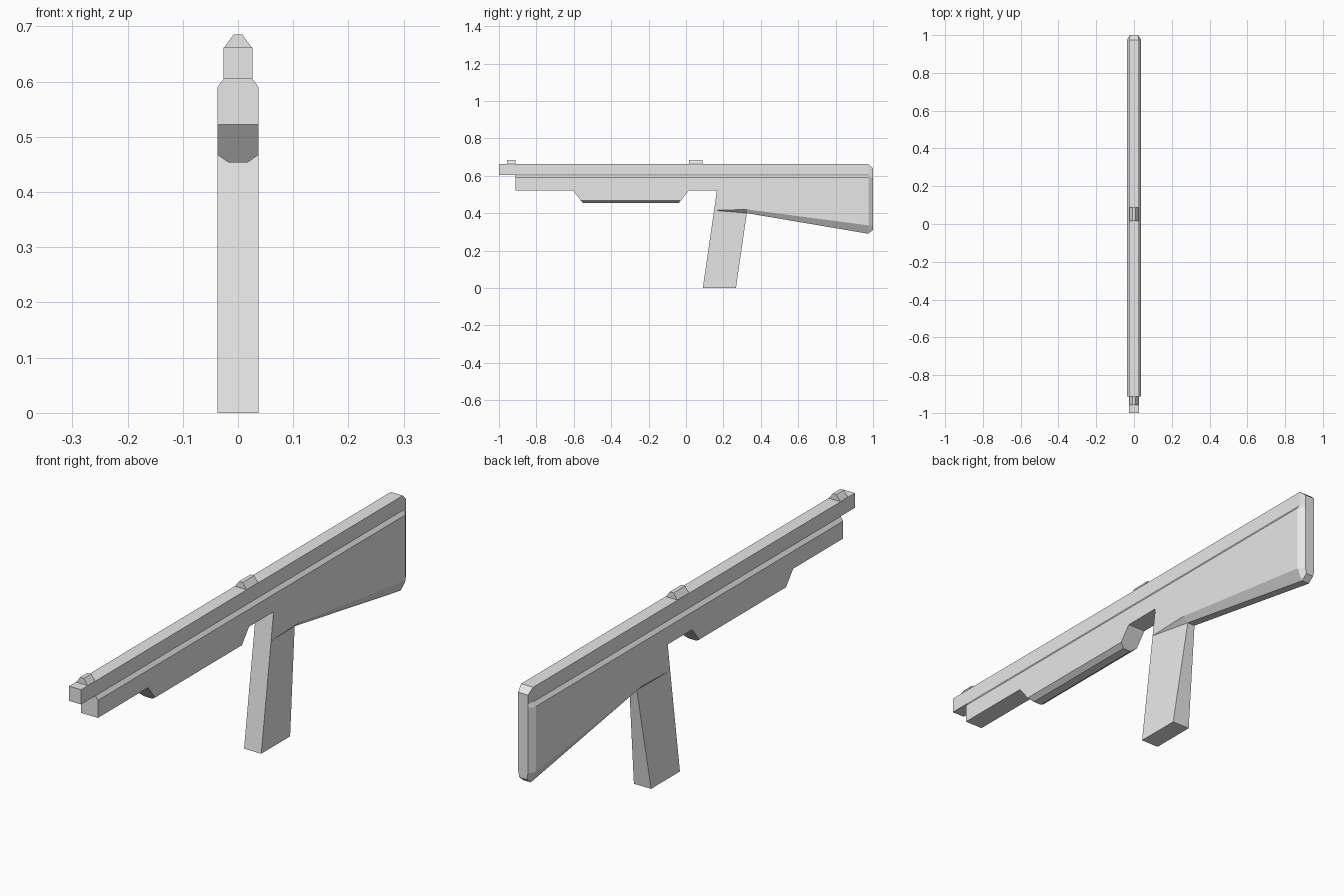
import bpy
import bmesh

cube = bpy.data.objects.get("Cube")
if cube:
    bpy.data.objects.remove(cube, do_unlink=True)

grey = bpy.data.materials.new("plain_grey")
grey.use_nodes = True
grey.diffuse_color = (0.8, 0.8, 0.8, 1)
grey.node_tree.nodes["Principled BSDF"].inputs["Base Color"].default_value = grey.diffuse_color


def loft(name, stations):
    """Closed symmetric solid; each station is a list of (half width, y, z)."""
    bm = bmesh.new()
    left = [[bm.verts.new((w, y, z)) for w, y, z in s] for s in stations]
    right = [[bm.verts.new((-w, y, z)) for w, y, z in s] for s in stations]
    rows = len(stations[0])
    # Side skins, then top and bottom strips
    for i in range(len(stations) - 1):
        for side in (left, right):
            for j in range(rows - 1):
                bm.faces.new((side[i][j], side[i + 1][j], side[i + 1][j + 1], side[i][j + 1]))
        for j in (0, rows - 1):
            bm.faces.new((left[i][j], left[i + 1][j], right[i + 1][j], right[i][j]))
    # End caps
    for i in (0, -1):
        for j in range(rows - 1):
            bm.faces.new((left[i][j], left[i][j + 1], right[i][j + 1], right[i][j]))
    bmesh.ops.remove_doubles(bm, verts=bm.verts, dist=0.0005)
    bmesh.ops.recalc_face_normals(bm, faces=bm.faces)
    mesh = bpy.data.meshes.new(name)
    bm.to_mesh(mesh)
    bm.free()
    mesh.materials.append(grey)
    obj = bpy.data.objects.new(name, mesh)
    bpy.context.collection.objects.link(obj)
    return obj


def section(y, *profile):
    return [(w, y, z) for w, z in profile]


WIDE, SLIM, EDGE, BUTT = 0.037, 0.026, 0.016, 0.021
shoulder = [(SLIM, 0.605), (WIDE, 0.59), (WIDE, 0.522)]

# Top rail running the full length, bevelled at the back
rail = [(SLIM, 0.662), (SLIM, 0.605)]
loft("top_rail", [section(-1, *rail), section(0.975, *rail),
                  section(1, (BUTT, 0.64), (BUTT, 0.605))])

# Front body with sloped shoulders
loft("front_body", [section(-0.912, *shoulder), section(0.165, *shoulder)])

# Rear body and stock with a bevelled underside and butt
loft("stock", [
    section(0.165, *shoulder) + [(WIDE, 0.15, 0.415)] * 2,
    section(0.325, *shoulder, (WIDE, 0.42), (EDGE, 0.40)),
    section(0.975, *shoulder, (WIDE, 0.335), (EDGE, 0.29)),
    section(1, (BUTT, 0.605), (BUTT, 0.59), (BUTT, 0.522), (BUTT, 0.335), (EDGE, 0.31)),
])

# Raked grip, pinched at its upper back edge
loft("grip", [
    [(WIDE, 0.15, 0.415), (EDGE, 0.325, 0.40)],
    [(WIDE, 0.09, 0), (WIDE, 0.267, 0)],
])


# Fore-end with sloped ends and bevelled lower edges
def fore_station(tip, y_mid, y_low):
    ring = [(WIDE, y_mid, 0.522), (WIDE, y_mid, 0.467), (0.017, y_low, 0.453)]
    return [[(WIDE, tip, 0.522)] * 3, ring]


loft("fore_end", fore_station(-0.605, -0.561, -0.55)
     + fore_station(0.015, -0.029, -0.04)[::-1])

# Wedge-shaped sights
for name, y0, y1 in (("front_sight", -0.958, -0.912), ("rear_sight", 0.017, 0.088)):
    wedge = [(0.008, 0.685), (SLIM, 0.66)]
    loft(name, [section(y0, *wedge), section(y1, *wedge)])
